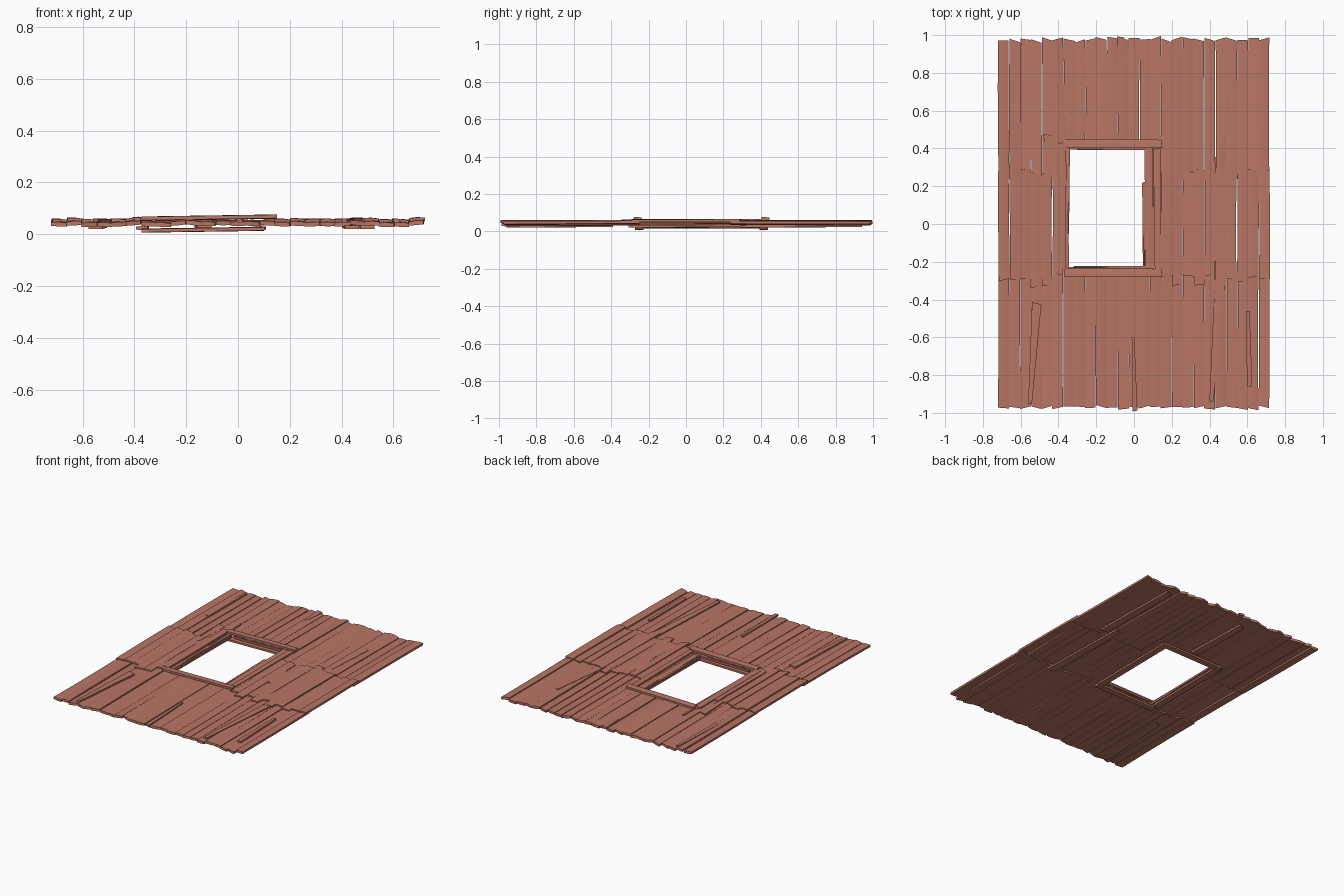
import bpy, random
from mathutils import Vector

random.seed(7)
R = random.uniform
wood = bpy.data.materials.new("wood")
wood.diffuse_color = (0.48, 0.18, 0.13, 1)


def board(name, p0, p1, w0, w1, t, roll=0.0, skew=0.0, bend=0.0, segs=3):
    """Slightly bent board from p0 to p1 with a crowned six-point section and slanted ends."""
    p0, p1 = Vector(p0), Vector(p1)
    d = (p1 - p0).normalized()
    side = d.cross(Vector((0, 0, 1))).normalized()
    up = side.cross(d)
    section = [(-.5, -.42), (0, -.5), (.5, -.42), (.5, .38), (0, .5), (-.5, .38)]
    verts, faces = [], []
    n = len(section)
    for i in range(segs + 1):
        f = i / segs
        c = p0.lerp(p1, f) + side * bend * 4 * f * (1 - f)
        w = w0 + (w1 - w0) * f
        for a, b in section:
            end = skew * a * (1 if i == segs else -0.8 if i == 0 else 0)
            verts.append(c + side * a * w + up * (b * t + a * w * roll) + d * end)
    for i in range(segs):
        for j in range(n):
            k = (j + 1) % n
            faces.append((i*n + j, i*n + k, i*n + n + k, i*n + n + j))
    faces += [tuple(reversed(range(n))), tuple(segs*n + j for j in range(n))]
    me = bpy.data.meshes.new(name)
    me.from_pydata(verts, [], faces)
    me.materials.append(wood)
    ob = bpy.data.objects.new(name, me)
    bpy.context.collection.objects.link(ob)
    me.polygons.foreach_set("use_smooth", [len(p.vertices) == 4 for p in me.polygons])
    bpy.ops.object.select_all(action='DESELECT')
    ob.select_set(True)
    bpy.context.view_layer.objects.active = ob
    bpy.ops.object.shade_smooth_by_angle(angle=0.6)
    return ob


def plank(name, x, y0, y1, z0, z1, w=0.057):
    board(name, (x + R(-.003, .003), y0, z0), (x + R(-.003, .003), y1, z1),
          w + R(-.002, .003), w + R(-.002, .003), 0.018,
          R(-.1, .1), R(-.022, .022), R(-.003, .003))


# Wall planks: three rows, the middle one broken by the window
cols = 25
for i in range(cols):
    x = -0.689 + i * 1.378 / (cols - 1)
    z = 0.044 + R(-.004, .004)
    window = 6 <= i <= 14
    plank("upper_plank", x, 0.41 if window else 0.24, 0.98 + R(-.012, .008), z + 0.003, z)
    plank("lower_plank", x, -0.975 + R(-.005, .008), -0.24 if window else -0.25 - R(0, .03), z - 0.004, z)
    if not window:
        plank("middle_plank", x, R(-.345, -.26), 0.27 + R(-.01, .02), z + 0.008, z + 0.009)

# Narrow planks beside the window
plank("window_side_plank", 0.080, -0.25, 0.42, 0.043, 0.046, 0.042)
plank("window_side_plank", 0.125, -0.25, 0.42, 0.045, 0.042, 0.046)
plank("window_side_plank", -0.356, -0.25, 0.42, 0.040, 0.042, 0.026)

# Window frame on the top face
for y in (0.425, -0.258):
    board("front_lintel", (-0.37, y, 0.060), (0.147, y, 0.068), 0.044, 0.042, 0.017, 0.05, 0.006)
board("front_jamb", (-0.383, -0.24, 0.060), (-0.385, 0.43, 0.060), 0.045, 0.045, 0.015, 0, 0.01)
board("front_jamb", (0.125, -0.24, 0.060), (0.122, 0.40, 0.060), 0.03, 0.04, 0.014, 0, 0.01)

# Window frame on the underside
for y in (0.416, -0.25):
    board("back_lintel", (-0.37, y, 0.014), (0.10, y, 0.021), 0.045, 0.043, 0.016, 0, 0.006)
board("back_jamb", (-0.372, -0.24, 0.024), (-0.366, 0.42, 0.024), 0.045, 0.045, 0.015, 0, 0.01)
board("back_jamb", (0.078, -0.24, 0.024), (0.085, 0.42, 0.024), 0.045, 0.045, 0.015, 0, 0.01)

# Splintered edges around the opening
for a, b in (((-0.30, 0.396), (0.06, 0.399)), ((-0.32, -0.228), (0.16, -0.230)),
             ((-0.349, -0.05), (-0.346, 0.41)), ((0.052, -0.23), (0.050, 0.22))):
    board("window_splinter", (*a, 0.045), (*b, 0.048), 0.010, 0.014, 0.016, 0, 0.006)

# Loose split boards lying over the wall: start xy, end xy, widths
loose = [((-0.615, 0.54), (-0.605, 0.95), .030, .016), ((-0.452, 0.20), (-0.452, 0.47), .025, .054),
         ((0.445, 0.19), (0.495, 0.70), .050, .022), ((0.435, -0.10), (0.400, 0.33), .028, .050),
         ((0.282, -0.05), (0.225, 0.27), .040, .022), ((-0.515, -0.42), (-0.550, -0.95), .050, .020),
         ((0.410, -0.94), (0.455, -0.30), .022, .055), ((0.612, -0.86), (0.603, -0.46), .028, .018),
         ((0.005, -0.99), (-0.005, -0.60), .026, .014), ((-0.070, 0.84), (-0.070, 0.99), .016, .040),
         ((0.135, -0.24), (0.137, -0.05), .035, .030), ((-0.365, 0.20), (-0.372, 0.56), .020, .012)]
for a, b, wa, wb in loose:
    board("loose_board", (*a, 0.053), (*b, 0.054), wa, wb, 0.015, R(-.06, .06), R(-.015, .015))

# Loose boards on the underside
for x, y0, y1 in ((-0.55, -0.95, -0.40), (0.44, -0.30, 0.35), (0.50, 0.30, 0.93), (-0.13, 0.45, 0.90)):
    board("back_board", (x, y0, 0.027), (x + R(-.03, .03), y1, 0.031), 0.055, 0.045, 0.015, 0, 0.02)
